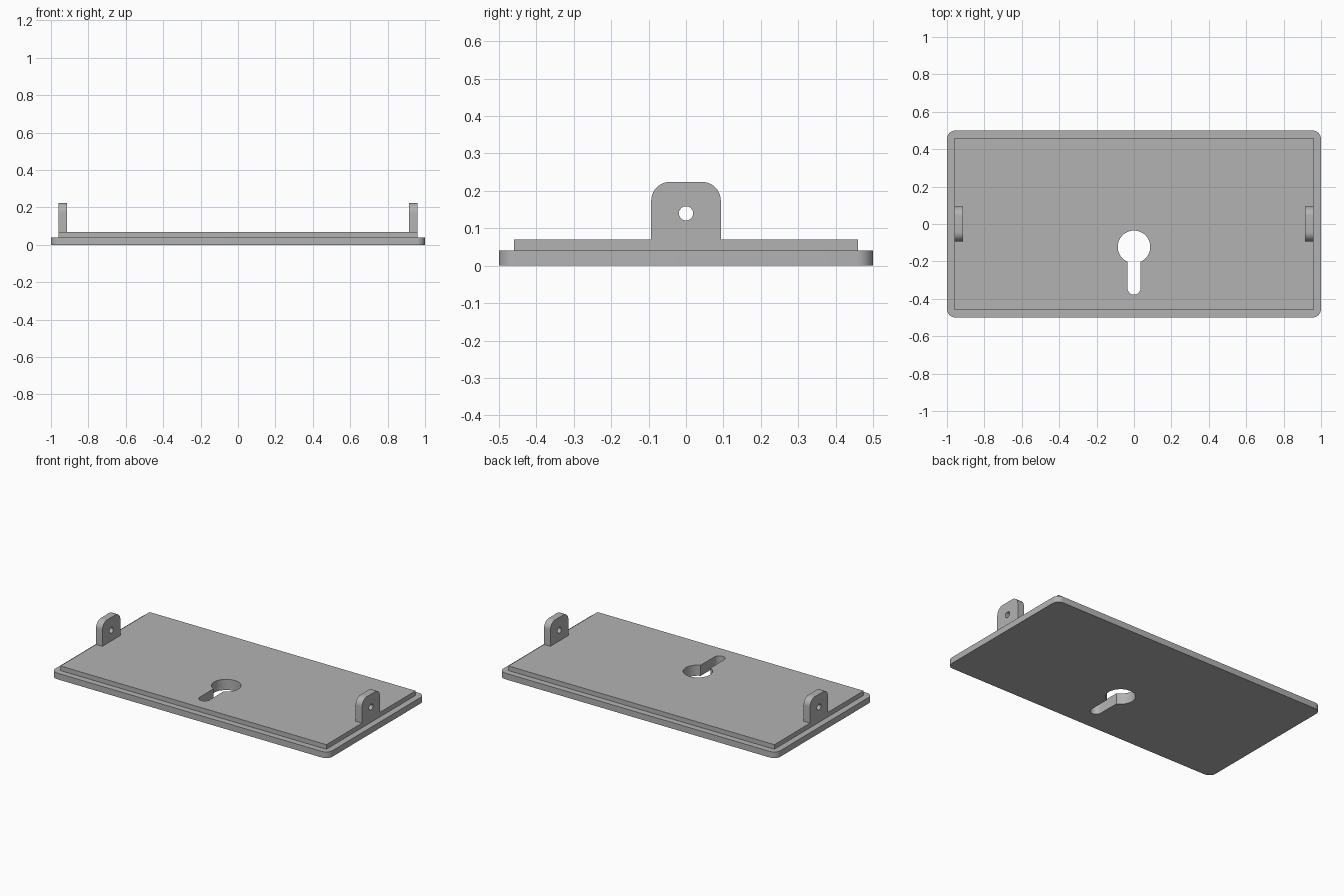
import bpy, bmesh
from math import asin, cos, sin, pi
from mathutils import Matrix, Vector

cube = bpy.data.objects.get("Cube")
if cube:
    bpy.data.objects.remove(cube, do_unlink=True)

grey = bpy.data.materials.new("plain_grey")
grey.use_nodes = True
grey.diffuse_color = (0.45, 0.45, 0.45, 1)
grey.node_tree.nodes["Principled BSDF"].inputs["Base Color"].default_value = grey.diffuse_color


def arc(cx, cy, r, start, end, steps):
    return [(cx + r * cos(start + (end - start) * i / steps),
             cy + r * sin(start + (end - start) * i / steps)) for i in range(steps + 1)]


def circle(cx, cy, r, steps=32):
    return arc(cx, cy, r, 0, 2 * pi, steps)[:-1]


def rectangle(hx, hy, r=0):
    """Centred rectangle, with rounded corners when r is given."""
    corners = [(hx, hy), (-hx, hy), (-hx, -hy), (hx, -hy)]
    if not r:
        return corners
    pts = []
    for i, (x, y) in enumerate(corners):
        cx, cy = x - r * (1 if x > 0 else -1), y - r * (1 if y > 0 else -1)
        pts += arc(cx, cy, r, i * pi / 2, (i + 1) * pi / 2, 8)
    return pts


def plate(name, outline, hole, thickness, matrix):
    """Extrude an outline with one hole along local z."""
    bm = bmesh.new()
    for loop in (outline, hole):
        verts = [bm.verts.new((x, y, 0)) for x, y in loop]
        for i, v in enumerate(verts):
            bm.edges.new((verts[i - 1], v))
    bmesh.ops.triangle_fill(bm, edges=bm.edges[:], use_beauty=True, normal=(0, 0, 1))
    ext = bmesh.ops.extrude_face_region(bm, geom=bm.faces[:], use_keep_orig=True)
    moved = [g for g in ext["geom"] if isinstance(g, bmesh.types.BMVert)]
    bmesh.ops.translate(bm, verts=moved, vec=Vector((0, 0, thickness)))
    bmesh.ops.transform(bm, verts=bm.verts[:], matrix=matrix)
    bmesh.ops.recalc_face_normals(bm, faces=bm.faces[:])
    mesh = bpy.data.meshes.new(name)
    bm.to_mesh(mesh)
    bm.free()
    mesh.materials.append(grey)
    obj = bpy.data.objects.new(name, mesh)
    bpy.context.collection.objects.link(obj)
    bpy.ops.object.select_all(action="DESELECT")
    obj.select_set(True)
    bpy.context.view_layer.objects.active = obj
    bpy.ops.object.shade_smooth_by_angle()
    return obj


# Keyhole: large round opening with a narrow round-ended slot toward the front
big, slot, centre_y, slot_y = 0.087, 0.035, -0.122, -0.343
gap = asin(slot / big)
keyhole = (arc(0, centre_y, big, -pi / 2 + gap, 3 * pi / 2 - gap, 40)
           + arc(0, slot_y, slot, pi, 2 * pi, 14))

# Base plate and the raised step on it
plate("base_plate", rectangle(1, 0.5, 0.045), keyhole, 0.04, Matrix())
plate("raised_plate", rectangle(0.96, 0.46), keyhole, 0.03,
      Matrix.Translation((0, 0, 0.04)))

# Upright end tabs: profile drawn in y, z and extruded along x
half, bottom, top, r = 0.093, 0.07, 0.224, 0.05
tab = ([(-half, bottom), (half, bottom)]
       + arc(half - r, top - r, r, 0, pi / 2, 10)
       + arc(r - half, top - r, r, pi / 2, pi, 10))
upright = Matrix(((0, 0, 1, 0), (1, 0, 0, 0), (0, 1, 0, 0), (0, 0, 0, 1)))
for name, x in (("left_tab", 0.914), ("right_tab", -0.96)):
    plate(name, tab, circle(0, 0.14, 0.019, 24), 0.046,
          Matrix.Translation((x, 0, 0)) @ upright)
